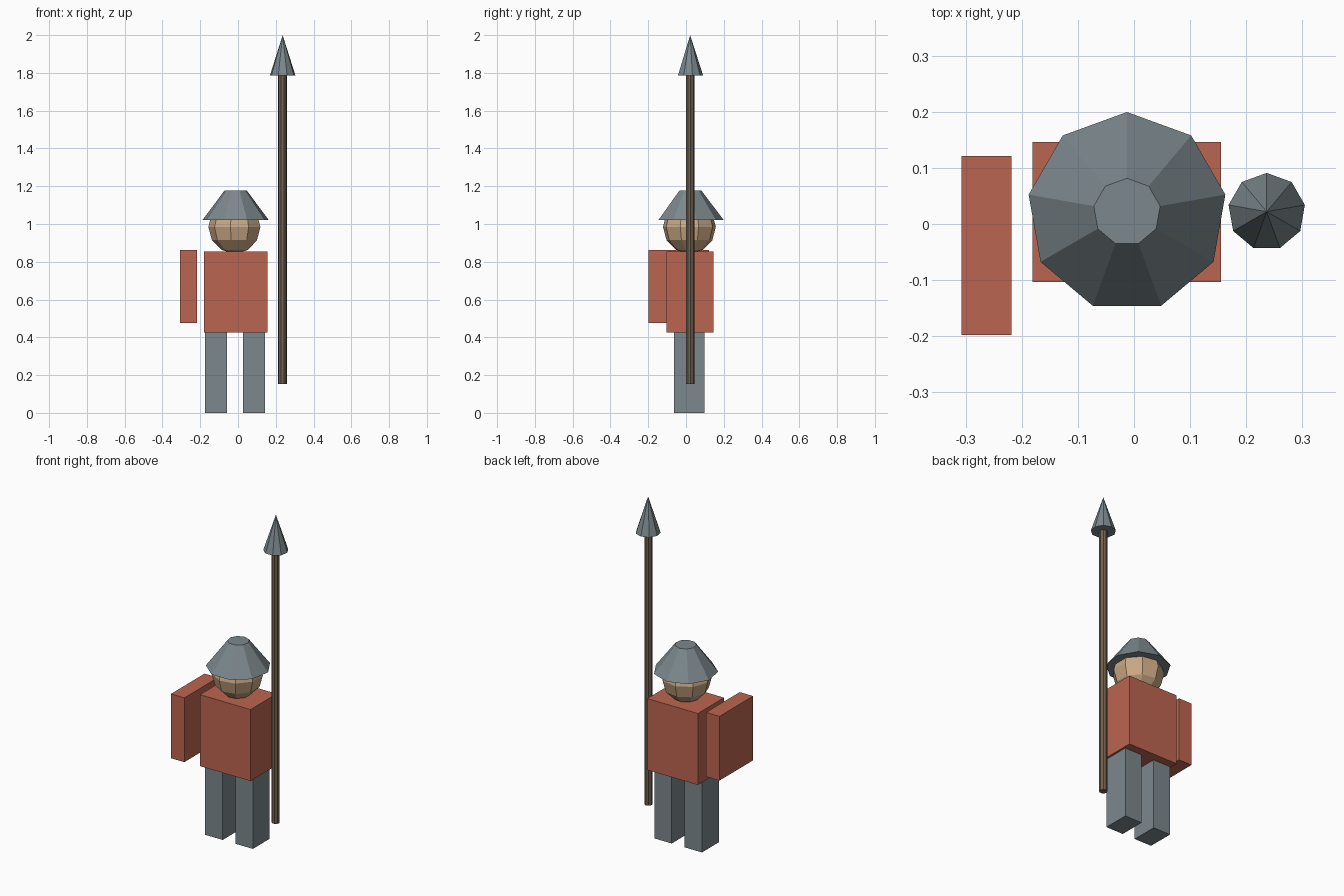
import bpy
import math

if "Cube" in bpy.data.objects:
    bpy.data.objects.remove(bpy.data.objects["Cube"])

CX, CY = -0.0125, 0.0215   # body axis
SIDES = 9


def material(name, rgb):
    m = bpy.data.materials.new(name)
    m.diffuse_color = (*rgb, 1)
    m.use_nodes = True
    m.node_tree.nodes["Principled BSDF"].inputs["Base Color"].default_value = m.diffuse_color
    return m


red = material("red_cloth", (0.50, 0.13, 0.08))
steel = material("steel", (0.20, 0.245, 0.265))
skin = material("skin", (0.60, 0.40, 0.24))
wood = material("wood", (0.17, 0.12, 0.08))


def finish(name, mat):
    ob = bpy.context.object
    ob.name = name
    ob.data.materials.append(mat)
    return ob


def box(name, x, y, z, mat):
    """Box from (min, max) ranges on each axis."""
    bpy.ops.mesh.primitive_cube_add(size=1, location=[sum(r) / 2 for r in (x, y, z)])
    bpy.context.object.scale = [r[1] - r[0] for r in (x, y, z)]
    bpy.ops.object.transform_apply(location=False, rotation=False, scale=True)
    return finish(name, mat)


def cone(name, x, y, z0, z1, r0, r1, mat):
    """Nine-sided frustum with one corner towards the back."""
    bpy.ops.mesh.primitive_cone_add(vertices=SIDES, radius1=r0, radius2=r1,
                                    depth=z1 - z0, location=(x, y, (z0 + z1) / 2))
    return finish(name, mat)


# Body and legs
box("torso", (-0.181, 0.155), (-0.103, 0.146), (0.426, 0.855), red)
for side, label in ((-1, "left"), (1, "right")):
    mid = -0.0155 + side * 0.1005
    box(label + "_leg", (mid - 0.058, mid + 0.058), (-0.063, 0.097), (0, 0.426), steel)

# Head: faceted ball with a corner towards the back
bpy.ops.mesh.primitive_uv_sphere_add(segments=SIDES, ring_count=6, radius=0.142,
                                     location=(-0.015, 0.018, 0.985),
                                     rotation=(0, 0, math.radians(90)))
finish("head", skin)

# Helmet with a flat crown
cone("helmet", CX, CY, 1.021, 1.177, 0.178, 0.06, steel)

# Shield at one side
box("shield", (-0.307, -0.218), (-0.198, 0.121), (0.476, 0.862), red)

# Spear at the other side
cone("spear_shaft", 0.2355, 0.021, 0.153, 1.787, 0.023, 0.023, wood)
cone("spear_tip", 0.2365, 0.022, 1.785, 2.0, 0.069, 0, steel)
